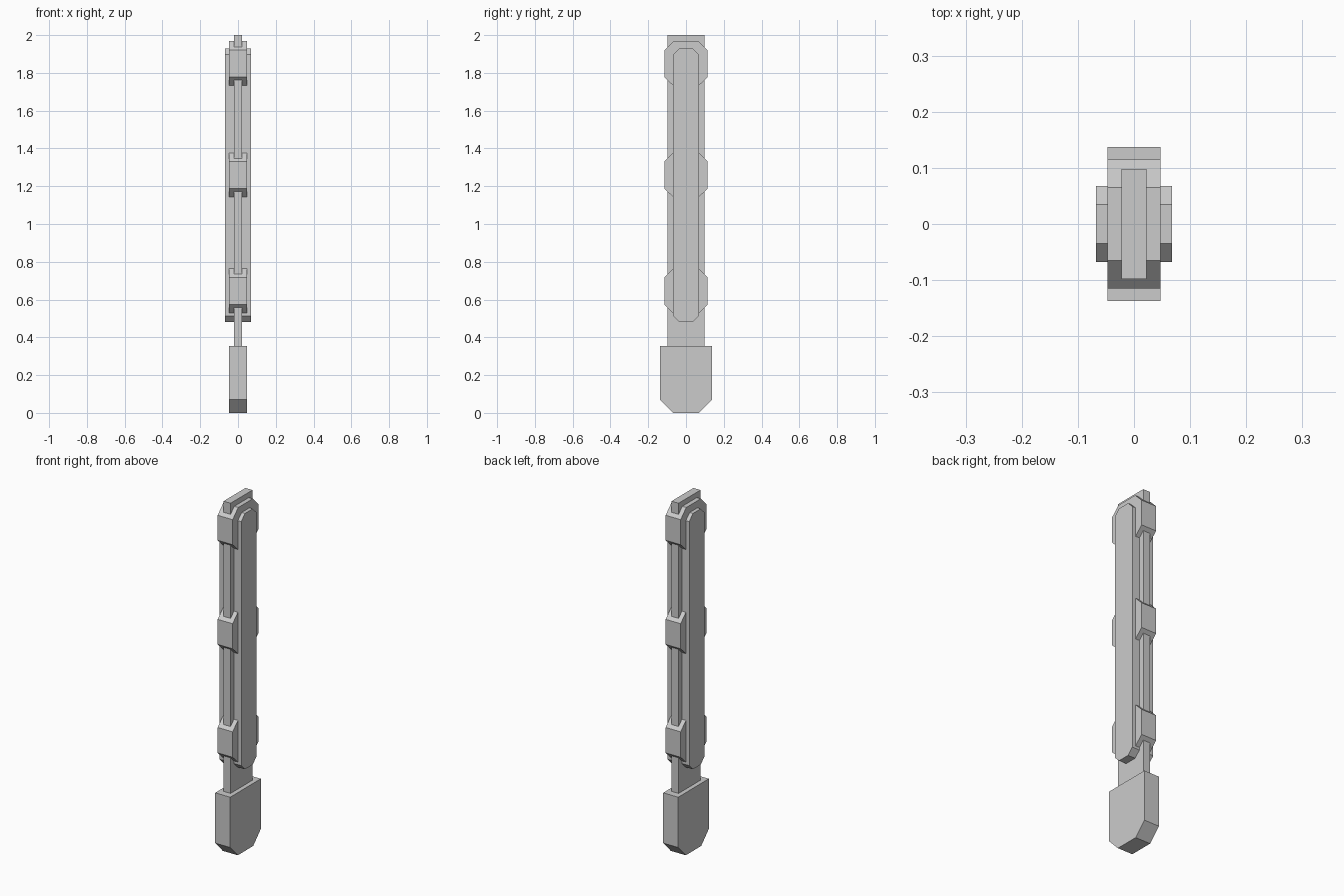
import bpy
import bmesh

cube = bpy.data.objects.get("Cube")
if cube:
    bpy.data.objects.remove(cube, do_unlink=True)

grey = bpy.data.materials.new("light_grey")
grey.use_nodes = True
colour = (0.6, 0.6, 0.6, 1)
grey.diffuse_color = colour
grey.node_tree.nodes["Principled BSDF"].inputs["Base Color"].default_value = colour


def slab(name, half_x, half_y, z0, z1, cut_y=0, bottom_cut=0, top_cut=0):
    """Slab with a side profile whose bottom and top corners may be cut off."""
    lower_y = half_y - cut_y if bottom_cut else half_y
    upper_y = half_y - cut_y if top_cut else half_y
    half = [(lower_y, z0)]
    if bottom_cut:
        half.append((half_y, z0 + bottom_cut))
    if top_cut:
        half.append((half_y, z1 - top_cut))
    half.append((upper_y, z1))
    outline = half + [(-y, z) for y, z in reversed(half)]

    bm = bmesh.new()
    face = bm.faces.new([bm.verts.new((-half_x, y, z)) for y, z in outline])
    extruded = bmesh.ops.extrude_face_region(bm, geom=[face])["geom"]
    verts = [v for v in extruded if isinstance(v, bmesh.types.BMVert)]
    bmesh.ops.translate(bm, verts=verts, vec=(2 * half_x, 0, 0))
    bmesh.ops.recalc_face_normals(bm, faces=bm.faces)
    mesh = bpy.data.meshes.new(name)
    bm.to_mesh(mesh)
    bm.free()
    mesh.materials.append(grey)
    obj = bpy.data.objects.new(name, mesh)
    bpy.context.collection.objects.link(obj)
    return obj


# Thin core running from the grip to the tip
slab("core_blade", 0.022, 0.098, 0.35, 2.0)

# Long casing around the core, with chamfered ends
slab("casing", 0.068, 0.068, 0.48, 1.93, 0.033, 0.033, 0.033)

# Three chamfered bands clasping the casing
for label, z0, z1 in (("lower", 0.525, 0.767), ("middle", 1.14, 1.38), ("upper", 1.73, 1.97)):
    slab(label + "_band", 0.047, 0.115, z0, z1, 0.05, 0.048, 0.05)

# Wide grip block with a chamfered foot
slab("grip", 0.047, 0.137, 0, 0.355, 0.068, 0.07)
